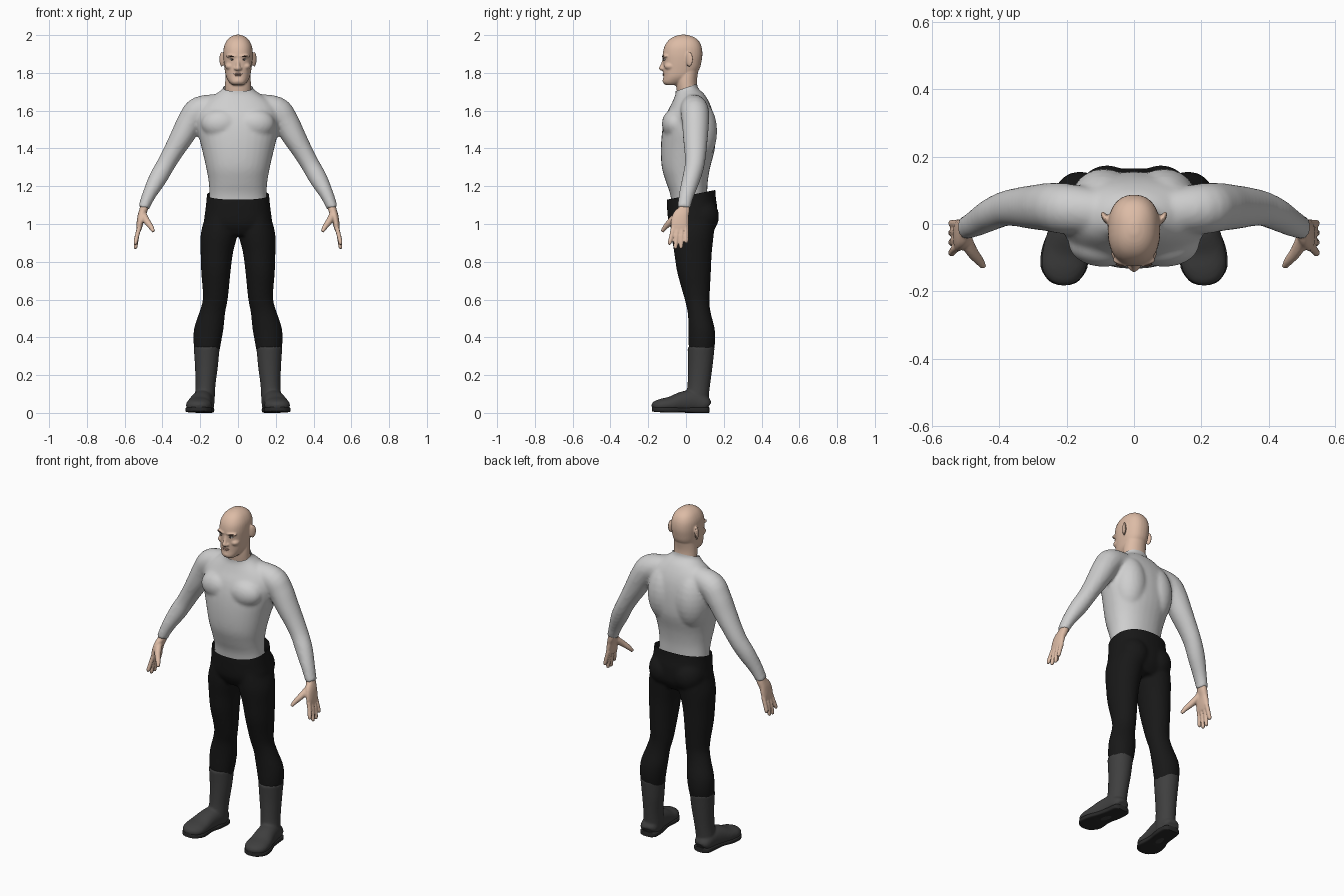
import bpy, bmesh, math
from mathutils import Vector, Matrix

X, Y, Z = Vector((1, 0, 0)), Vector((0, 1, 0)), Vector((0, 0, 1))


def mat(name, r, g, b):
    m = bpy.data.materials.new(name)
    m.diffuse_color = (r, g, b, 1)
    return m


SKIN = mat("skin", .72, .50, .38)
LIPS = mat("lips", .55, .33, .25)
BROW = mat("brow_brown", .06, .035, .025)
WHITE = mat("eye_white", .75, .75, .72)
SHIRT = mat("shirt_grey", .62, .62, .62)
BLACK = mat("trouser_black", .009, .009, .009)
BOOT = mat("boot_grey", .05, .05, .05)
STRAP = mat("strap_light_grey", .60, .61, .60)
SOLE = mat("sole_dark", .022, .022, .022)


def spline(secs, k):
    """Catmull-Rom through the section tuples."""
    out = []
    for i in range(len(secs) - 1):
        p = [secs[max(0, min(len(secs) - 1, i + d))] for d in (-1, 0, 1, 2)]
        for j in range(k):
            t = j / k
            out.append([.5 * (2 * b + (c - a) * t + (2 * a - 5 * b + 4 * c - d) * t * t
                              + (3 * b - a - 3 * c + d) * t ** 3) for a, b, c, d in zip(*p)])
    return out + [list(secs[-1])]


def tube(bm, secs, ref=Y, flat=False, p=2.0, n=32, k=4):
    """Loft sections (x, y, z, ra, rb); rb lies along ref."""
    pts = spline(secs, k)
    cs = [Vector(s[:3]) for s in pts]
    rings = []
    for i, s in enumerate(pts):
        t = Z if flat else (cs[min(i + 1, len(cs) - 1)] - cs[max(i - 1, 0)]).normalized()
        b = (ref - t * ref.dot(t)).normalized()
        a = b.cross(t)
        ring = []
        for j in range(n):
            w = 2 * math.pi * j / n
            u, v = math.cos(w), math.sin(w)
            u = math.copysign(abs(u) ** (2 / p), u)
            v = math.copysign(abs(v) ** (2 / p), v)
            ring.append(bm.verts.new(cs[i] + a * u * s[3] + b * v * s[4]))
        rings.append(ring)
    for r, q in zip(rings, rings[1:]):
        for j in range(n):
            bm.faces.new((r[j], r[(j + 1) % n], q[(j + 1) % n], q[j]))
    bm.faces.new(rings[0])
    bm.faces.new(rings[-1])


def ball(bm, co, r, rot=0, axis='Z'):
    m = Matrix.Translation(co) @ Matrix.Rotation(rot, 4, axis) @ Matrix.Diagonal((*r, 1))
    bmesh.ops.create_uvsphere(bm, u_segments=24, v_segments=14, radius=1, matrix=m)


def mirror(bm):
    new = bmesh.ops.duplicate(bm, geom=bm.verts[:] + bm.edges[:] + bm.faces[:])["geom"]
    bmesh.ops.scale(bm, vec=(-1, 1, 1), verts=[g for g in new if isinstance(g, bmesh.types.BMVert)])


def finish(bm, name, mats, voxel=0, smooth=4, cuts=(), clear=False, rule=None):
    """Fuse the pieces, cut along planes, colour the faces by a rule."""
    bmesh.ops.recalc_face_normals(bm, faces=bm.faces[:])
    me = bpy.data.meshes.new(name)
    bm.to_mesh(me)
    ob = bpy.data.objects.new(name, me)
    bpy.context.collection.objects.link(ob)
    if voxel:
        mod = ob.modifiers.new("fuse", 'REMESH')
        mod.mode, mod.voxel_size = 'VOXEL', voxel
        sm = ob.modifiers.new("soften", 'SMOOTH')
        sm.factor, sm.iterations = .5, smooth
        dg = bpy.context.evaluated_depsgraph_get()
        new = bpy.data.meshes.new_from_object(ob.evaluated_get(dg))
        ob.modifiers.clear()
        ob.data = new
        me = new
    bm.clear()
    bm.from_mesh(me)
    for co, no in cuts:
        bmesh.ops.bisect_plane(bm, geom=bm.verts[:] + bm.edges[:] + bm.faces[:], dist=1e-5,
                               plane_co=co, plane_no=no, clear_outer=clear)
    for f in bm.faces:
        f.smooth = True
        f.material_index = rule(f.calc_center_median()) if rule else 0
    bm.to_mesh(me)
    bm.free()
    me.materials.clear()
    for m in mats:
        me.materials.append(m)
    return ob


# Shirt: sleeves, chest and shoulder-blade masses, trunk
bm = bmesh.new()
tube(bm, [(.08, .035, 1.625, .065, .065), (.2, .045, 1.6, .076, .075), (.25, .05, 1.545, .07, .072),
          (.298, .05, 1.46, .062, .066), (.345, .05, 1.38, .053, .058), (.385, .045, 1.31, .049, .052),
          (.425, .028, 1.24, .048, .048), (.468, .004, 1.16, .037, .041), (.492, -.008, 1.105, .031, .036),
          (.498, -.01, 1.085, .031, .037)])
ball(bm, (.09, -.058, 1.53), (.105, .07, .08))
ball(bm, (.09, .065, 1.49), (.1, .1, .17))
mirror(bm)
tube(bm, [(0, .02, 1.05, .155, .09), (0, .015, 1.15, .152, .097), (0, .005, 1.22, .155, .11),
          (0, 0, 1.3, .169, .128), (0, .01, 1.4, .192, .143), (0, .015, 1.5, .215, .14),
          (0, .02, 1.58, .215, .125), (0, .025, 1.64, .185, .1), (0, .02, 1.69, .115, .075),
          (0, .003, 1.72, .079, .06), (0, 0, 1.76, .077, .06)], flat=True, p=2.2)
finish(bm, "shirt", [SHIRT], .01, 5, [((0, 0, 1.722), (0, -.35, 1))], True)

# Trousers: legs, seat and hips, cut by a slanted waistline
bm = bmesh.new()
tube(bm, [(.09, .04, 1.05, .08, .12), (.1, .035, .95, .097, .113), (.112, .037, .85, .086, .1),
          (.117, .042, .75, .078, .09), (.118, .053, .65, .069, .074), (.122, .06, .59, .066, .064),
          (.137, .07, .53, .069, .061), (.154, .082, .45, .078, .069), (.162, .084, .38, .074, .071),
          (.165, .08, .31, .064, .064)], flat=True)
ball(bm, (.08, .08, 1.04), (.092, .095, .1))
mirror(bm)
tube(bm, [(0, .035, .94, .11, .09), (0, .035, 1.0, .176, .125), (0, .033, 1.08, .172, .133),
          (0, .028, 1.14, .166, .13), (0, .027, 1.23, .163, .125)], flat=True, p=2.3)
finish(bm, "trousers", [BLACK], .01, 4, [((0, .03, 1.155), (0, -.2, 1))], True)


# Boots: shaft and foot with open bands on the front and a pale toe
def boot_rule(c):
    s = c.y + c.z
    band = (.25 < c.z < .275 or .17 < c.z < .195) and c.y < .07
    band = band or (.107 < s < .135 and c.y < .05 and c.z > .06)
    band = band or (.012 < s < .038 and c.z > .035)
    return 1 if band or c.y < -.125 else 0


bm = bmesh.new()
tube(bm, [(.166, .08, .35, .069, .072), (.167, .076, .25, .061, .065), (.172, .068, .15, .053, .06),
          (.176, .06, .08, .053, .06), (.178, .06, .02, .05, .058)], flat=True)
tube(bm, [(.178, .117, .035, .035, .025), (.18, .1, .045, .05, .042), (.185, .04, .06, .055, .06),
          (.195, -.02, .056, .059, .056), (.205, -.08, .045, .066, .042), (.208, -.13, .039, .066, .036),
          (.208, -.165, .034, .046, .027), (.208, -.18, .03, .015, .012)], ref=Z, p=2.2)
mirror(bm)
finish(bm, "boots", [BOOT, STRAP], .007, 3,
       [((0, 0, z), Z) for z in (.25, .275, .17, .195)] + [((0, y, 0), Y) for y in (.07, -.125)]
       + [((0, s, 0), (0, 1, 1)) for s in (.107, .135, .012, .038)], rule=boot_rule)

# Soles
bm = bmesh.new()
tube(bm, [(.178, .122, .015, .03, .015), (.179, .105, .015, .052, .015), (.184, .04, .015, .056, .015),
          (.195, -.02, .016, .056, .013), (.206, -.08, .016, .068, .014), (.208, -.13, .017, .069, .014),
          (.208, -.168, .019, .045, .013), (.208, -.18, .02, .02, .011)], ref=Z, p=5)
mirror(bm)
soles = finish(bm, "soles", [SOLE])

# Hands: palm, four fingers, thumb
bm = bmesh.new()
tube(bm, [(.49, -.008, 1.11, .021, .028), (.5, -.012, 1.075, .022, .032), (.512, -.028, 1.04, .02, .044),
          (.521, -.034, .995, .017, .047), (.526, -.034, .965, .012, .042)], p=2.3)
for y0, y1, z1 in ((-.066, -.086, .89), (-.044, -.055, .868), (-.021, -.026, .87), (.001, .002, .897)):
    tube(bm, [(.52, y0, .99, .013, .013), (.534, (y0 + y1) / 2, .94, .012, .012),
              (.542, y1, z1 + .012, .011, .011), (.542, y1, z1, .006, .006)], n=12)
tube(bm, [(.505, -.035, 1.055, .02, .02), (.483, -.08, 1.015, .018, .018), (.461, -.108, .985, .014, .014),
          (.447, -.127, .96, .009, .009)], n=16)
mirror(bm)
finish(bm, "hands", [SKIN], .005, 3)

# Head: ears, brow ridge, cheeks, then skull, neck and nose
bm = bmesh.new()
ball(bm, (.086, .018, 1.872), (.009, .021, .04), -.5)
ball(bm, (.032, -.112, 1.889), (.034, .013, .009), .2)
ball(bm, (.042, -.085, 1.835), (.026, .03, .02))
ball(bm, (.011, -.124, 1.823), (.01, .012, .008))
mirror(bm)
tube(bm, [(0, .02, 1.64, .07, .06), (0, .005, 1.72, .069, .056), (0, .003, 1.77, .067, .056),
          (0, .01, 1.83, .062, .06)], flat=True)
tube(bm, [(0, -.075, 1.735, .03, .032), (0, -.064, 1.75, .046, .058), (0, -.04, 1.78, .063, .08),
          (0, -.025, 1.82, .071, .096), (0, -.02, 1.86, .076, .102), (0, -.018, 1.9, .078, .105),
          (0, -.016, 1.94, .074, .098), (0, -.014, 1.972, .059, .079), (0, -.014, 1.992, .037, .05),
          (0, -.014, 2.002, .012, .016)], flat=True, p=2.3)
tube(bm, [(0, -.112, 1.882, .01, .01), (0, -.12, 1.85, .01, .012), (0, -.131, 1.825, .012, .013),
          (0, -.125, 1.812, .01, .01)], flat=True, n=16)
ball(bm, (0, -.1, 1.758), (.026, .025, .018))
finish(bm, "head", [SKIN], .005, 3)

# Eyes, brows and lips
for name, m, co, r, rot in (("eye_whites", WHITE, (.031, -.112, 1.871), (.013, .009, .005), 0),
                            ("pupils", BROW, (.031, -.118, 1.871), (.005, .005, .005), 0),
                            ("eyebrows", BROW, (.034, -.119, 1.888), (.02, .008, .004), -.15)):
    bm = bmesh.new()
    ball(bm, co, r, rot, 'Y')
    mirror(bm)
    finish(bm, name, [m])
bm = bmesh.new()
ball(bm, (0, -.116, 1.795), (.024, .009, .004))
ball(bm, (0, -.115, 1.787), (.02, .009, .004))
finish(bm, "lips", [LIPS])

# Keep the sole edges crisp
bpy.ops.object.select_all(action='DESELECT')
soles.select_set(True)
bpy.context.view_layer.objects.active = soles
bpy.ops.object.shade_smooth_by_angle(angle=math.radians(40))
